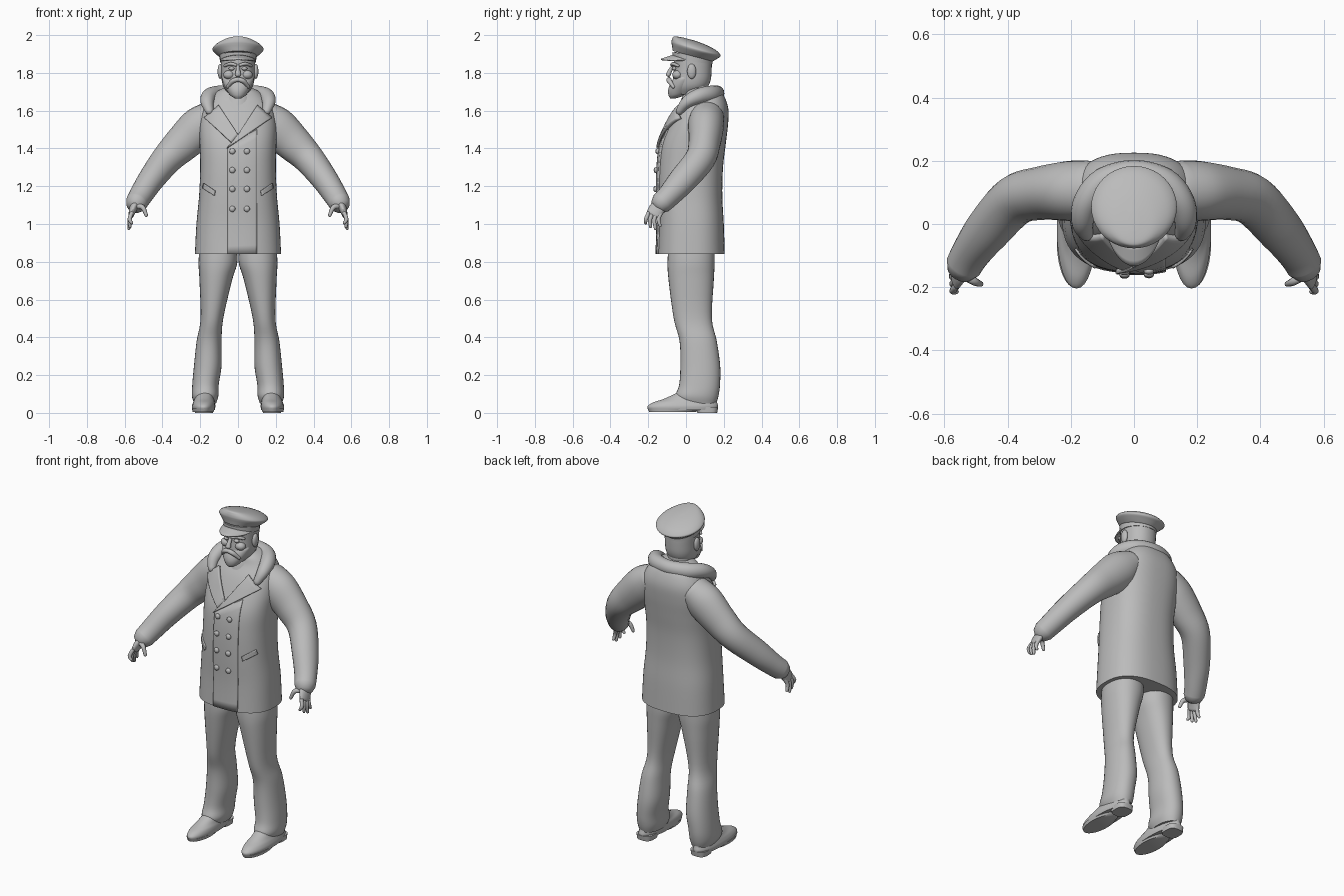
import bpy, bmesh, math
from mathutils import Vector
from mathutils.bvhtree import BVHTree

grey = bpy.data.materials.new("plain_grey")
grey.diffuse_color = (0.5, 0.5, 0.5, 1)


def make(name, verts, faces, angle=50):
    me = bpy.data.meshes.new(name)
    bm = bmesh.new()
    vs = [bm.verts.new(v) for v in verts]
    for f in faces:
        bm.faces.new([vs[i] for i in f])
    bmesh.ops.recalc_face_normals(bm, faces=bm.faces)
    bm.to_mesh(me)
    bm.free()
    ob = bpy.data.objects.new(name, me)
    bpy.context.collection.objects.link(ob)
    me.materials.append(grey)
    bpy.ops.object.select_all(action='DESELECT')
    ob.select_set(True)
    bpy.context.view_layer.objects.active = ob
    bpy.ops.object.shade_smooth_by_angle(angle=math.radians(angle))
    return ob


def spline(keys, steps):
    """Smooth curve through tuples of any length."""
    out = []
    for i in range(len(keys) - 1):
        p0, p1, p2, p3 = keys[max(i - 1, 0)], keys[i], keys[i + 1], keys[min(i + 2, len(keys) - 1)]
        for s in range(steps):
            t = s / steps
            out.append([0.5 * (2 * b + (c - a) * t + (2 * a - 5 * b + 4 * c - d) * t * t
                               + (3 * b - a - 3 * c + d) * t ** 3)
                        for a, b, c, d in zip(p0, p1, p2, p3)])
    return out + [list(keys[-1])]


def skin(name, rings, angle=50):
    n = len(rings[0])
    verts = [p for r in rings for p in r]
    faces = [(k * n + i, k * n + (i + 1) % n, (k + 1) * n + (i + 1) % n, (k + 1) * n + i)
             for k in range(len(rings) - 1) for i in range(n)]
    faces += [tuple(range(n)), tuple(range(len(verts) - n, len(verts)))]
    return make(name, verts, faces, angle), verts, faces


def loft(name, keys, power=2.0, n=32, steps=5, side=1, tilt=0.0, angle=50):
    """Stacked level rings: (z, centre x, half width, front y, back y)."""
    rings = []
    for z, cx, rx, yf, yb in spline(keys, steps):
        ring = []
        for i in range(n):
            a = 2 * math.pi * i / n
            c, s = math.cos(a), math.sin(a)
            dx = math.copysign(abs(c) ** (2 / power), c) * rx
            y = (yf + yb) / 2 + math.copysign(abs(s) ** (2 / power), s) * (yb - yf) / 2
            ring.append((side * (cx + dx), y, z + tilt * (y - 0.05)))
        rings.append(ring)
    return skin(name, rings, angle)


def tube(name, keys, ref=(0, 1, 0), n=16, steps=5, side=1):
    """Round-ended sweep: (x, y, z, radius across ref, radius along ref)."""
    pts = spline(keys, steps)
    ctr = [Vector(p[:3]) for p in pts]
    rings = []
    for i, p in enumerate(pts):
        t = (ctr[min(i + 1, len(pts) - 1)] - ctr[max(i - 1, 0)]).normalized()
        a = t.cross(Vector(ref)).normalized()
        b = t.cross(a)
        ends = [(0, 1)]
        if i == 0:
            ends = [(-0.8, 0.3), (-0.55, 0.75), (0, 1)]
        elif i == len(pts) - 1:
            ends = [(0, 1), (0.55, 0.75), (0.8, 0.3)]
        for off, k in ends:
            c = ctr[i] + t * off * min(p[3], p[4])
            ring = [c + a * math.cos(q) * p[3] * k + b * math.sin(q) * p[4] * k
                    for q in (2 * math.pi * j / n for j in range(n))]
            rings.append([(side * v.x, v.y, v.z) for v in ring])
    return skin(name, rings)


def ball(name, loc, size):
    bm = bmesh.new()
    bmesh.ops.create_uvsphere(bm, u_segments=16, v_segments=10, radius=1)
    verts = [[v.co[i] * size[i] + loc[i] for i in range(3)] for v in bm.verts]
    faces = [[v.index for v in f.verts] for f in bm.faces]
    bm.free()
    return make(name, verts, faces)


# Coat body
_, cv, cf = loft("coat", [
    (0.84, 0, .228, -.155, .205), (1.0, 0, .220, -.150, .200), (1.15, 0, .206, -.153, .192),
    (1.3, 0, .200, -.150, .196), (1.42, 0, .203, -.135, .210), (1.52, 0, .205, -.095, .222),
    (1.60, 0, .190, -.055, .225), (1.66, 0, .155, -.015, .210), (1.70, 0, .115, .0, .185),
    (1.72, 0, .075, .02, .15)], power=2.5, n=56)
coat_tree = BVHTree.FromPolygons(cv, cf)


def front(x, z):
    hit = coat_tree.ray_cast(Vector((x, -1, z)), Vector((0, 1, 0)))[0]
    return hit.y if hit else 0.0


def patch(name, corners, thick=0.012, lift=0.004, n=14):
    """Cloth panel laid over the coat front; corners are (x, z)."""
    a, b, c, d = [Vector(p) for p in corners]
    verts = []
    for j in range(n + 1):
        for i in range(n + 1):
            u, v = i / n, j / n
            p = a.lerp(b, u).lerp(d.lerp(c, u), v)
            verts.append((p.x, front(p.x, p.y) - lift, p.y))
    faces = [(j * (n + 1) + i, j * (n + 1) + i + 1, (j + 1) * (n + 1) + i + 1, (j + 1) * (n + 1) + i)
             for j in range(n) for i in range(n)]
    m = make(name, verts, faces).modifiers.new("thickness", 'SOLIDIFY')
    m.thickness, m.offset = thick, 0


# Overlapping front, lapels, buttons and pockets
patch("front_overlap", [(-.055, .842), (.1, .842), (.1, 1.50), (-.055, 1.41)], .010, .002)
patch("lapel_left", [(-.058, 1.40), (.175, 1.56), (.10, 1.625), (.0, 1.47)], .022, .010)
patch("lapel_right", [(-.035, 1.43), (-.175, 1.56), (-.10, 1.625), (.0, 1.47)], .020, .007)
for x in (-.03, .047):
    for z in (1.385, 1.285, 1.185, 1.08):
        ball("button", (x, front(x, z) - .010, z), (.016, .011, .016))
for s in (1, -1):
    patch("pocket", [(s * .125, 1.15), (s * .185, 1.19), (s * .18, 1.215), (s * .12, 1.175)], .01, .004, 6)

# Rolled collar around the neck
half = [(.150, -.035, 1.595, .022, .02), (.163, .005, 1.645, .035, .032), (.150, .070, 1.677, .042, .042),
        (.098, .135, 1.688, .042, .045)]
tube("collar", half + [(0, .163, 1.692, .040, .042)] + [(-k[0],) + k[1:] for k in half[::-1]],
     ref=(0, 0, 1))
loft("sweater_neck", [(1.60, 0, .095, -.045, .13), (1.66, 0, .085, -.025, .13), (1.69, 0, .076, -.012, .125),
                      (1.70, 0, .066, -.0, .115)])

for s in (1, -1):
    # Sleeves
    tube("sleeve", [(.13, .11, 1.575, .085, .09), (.20, .105, 1.515, .108, .095), (.29, .098, 1.43, .098, .085),
                    (.375, .075, 1.345, .082, .08), (.46, -.015, 1.235, .070, .075),
                    (.515, -.090, 1.15, .062, .062), (.538, -.130, 1.112, .058, .058)], n=24, side=s)
    # Hand with fingers and thumb
    tube("palm", [(.535, -.120, 1.12, .03, .035), (.553, -.150, 1.085, .022, .042),
                  (.565, -.172, 1.05, .015, .040)], side=s)
    for k in range(4):
        y = -.20 + k * .022
        tip = (.562, .572, .578, .578)[k]
        z = (1.005, .985, .975, .99)[k]
        tube("finger", [(.562, y + .003, 1.06, .011, .011), (.574, y - .012, 1.025, .011, .011),
                        (tip, y - .014 + k * .004, z, .008, .008)], n=10, steps=3, side=s)
    tube("thumb", [(.54, -.16, 1.095, .016, .016), (.505, -.182, 1.088, .013, .013),
                   (.485, -.19, 1.045, .009, .009)], n=10, steps=4, side=s)
    # Trouser legs
    loft("trouser_leg", [
        (.90, .105, .095, -.09, .15), (.80, .106, .103, -.098, .152), (.70, .118, .086, -.092, .147),
        (.50, .138, .060, -.065, .137), (.38, .153, .066, -.034, .163), (.25, .160, .073, -.030, .181),
        (.15, .172, .070, -.036, .180), (.09, .174, .070, -.055, .172), (.05, .174, .058, -.035, .160)],
        power=2.2, side=s)
    # Shoes, soles and heels
    loft("shoe", [(.015, .182, .060, -.200, .165), (.035, .182, .062, -.203, .170),
                  (.055, .180, .058, -.175, .165), (.075, .178, .052, -.115, .160),
                  (.11, .174, .048, -.04, .15)], power=2.1, side=s)
    loft("sole", [(.004, .184, .055, -.195, .05), (.022, .184, .06, -.203, .08)], side=s, steps=2)
    loft("heel", [(0, .180, .048, .06, .165), (.03, .180, .050, .05, .17)], power=3, side=s, steps=2)
    # Ear, eye, brow, moustache half
    ball("ear", (s * .094, .03, 1.808), (.014, .024, .040))
    ball("eye", (s * .034, -.062, 1.823), (.016, .012, .010))
    tube("brow", [(.012, -.074, 1.842, .010, .009), (.04, -.068, 1.848, .010, .009),
                  (.07, -.042, 1.838, .008, .008)], ref=(0, 0, 1), n=10, side=s)
    tube("moustache", [(.0, -.090, 1.765, .014, .013), (.028, -.088, 1.757, .014, .013),
                       (.056, -.066, 1.725, .008, .009)], ref=(0, 0, 1), n=10, side=s)
    ball("cheek", (s * .048, -.045, 1.79), (.030, .028, .024))

# Head, nose and beard
loft("neck", [(1.62, 0, .07, .0, .12), (1.72, 0, .068, .0, .12), (1.78, 0, .07, .0, .12)])
loft("head", [(1.685, 0, .045, -.05, .05), (1.72, 0, .074, -.066, .108), (1.76, 0, .086, -.070, .130),
              (1.82, 0, .089, -.066, .136), (1.88, 0, .091, -.064, .136), (1.91, 0, .088, -.06, .13)], power=2.2)
tube("nose", [(0, -.066, 1.838, .009, .009), (0, -.084, 1.812, .011, .012), (0, -.094, 1.79, .013, .016)],
     ref=(1, 0, 0), n=12)
loft("beard", [(1.665, 0, .016, -.083, -.055), (1.68, 0, .040, -.092, -.01), (1.705, 0, .058, -.095, .02),
               (1.735, 0, .074, -.087, .04), (1.765, 0, .083, -.070, .045), (1.78, 0, .080, -.055, .045)])

# Cap: band, wide crown tilted to the back, peak
loft("cap_band", [(1.857, 0, .096, -.070, .140), (1.895, 0, .098, -.072, .142)], tilt=-.12, steps=3)
loft("cap_crown", [(1.885, 0, .098, -.070, .142), (1.905, 0, .120, -.073, .165), (1.921, 0, .134, -.076, .182),
                   (1.933, 0, .132, -.077, .180), (1.950, 0, .108, -.073, .155), (1.964, 0, .066, -.062, .10),
                   (1.970, 0, .015, -.02, .04)], tilt=-.26, n=40)
verts, faces, n, m = [], [], 20, 4
for j in range(m + 1):
    t = j / m
    for i in range(n + 1):
        a = math.radians(200 + 140 * i / n)
        c, s = math.cos(a), math.sin(a)
        out = t * max(0, (-s - .3) / .7) ** .7
        verts.append((c * (.094 + .006 * out), .03 + s * (.096 + .066 * out),
                      1.893 - .022 * out - .025 * abs(c) ** 2))
for j in range(m):
    for i in range(n):
        k = j * (n + 1) + i
        faces.append((k, k + 1, k + n + 2, k + n + 1))
peak = make("cap_peak", verts, faces)
mod = peak.modifiers.new("thickness", 'SOLIDIFY')
mod.thickness, mod.offset = .008, 0
